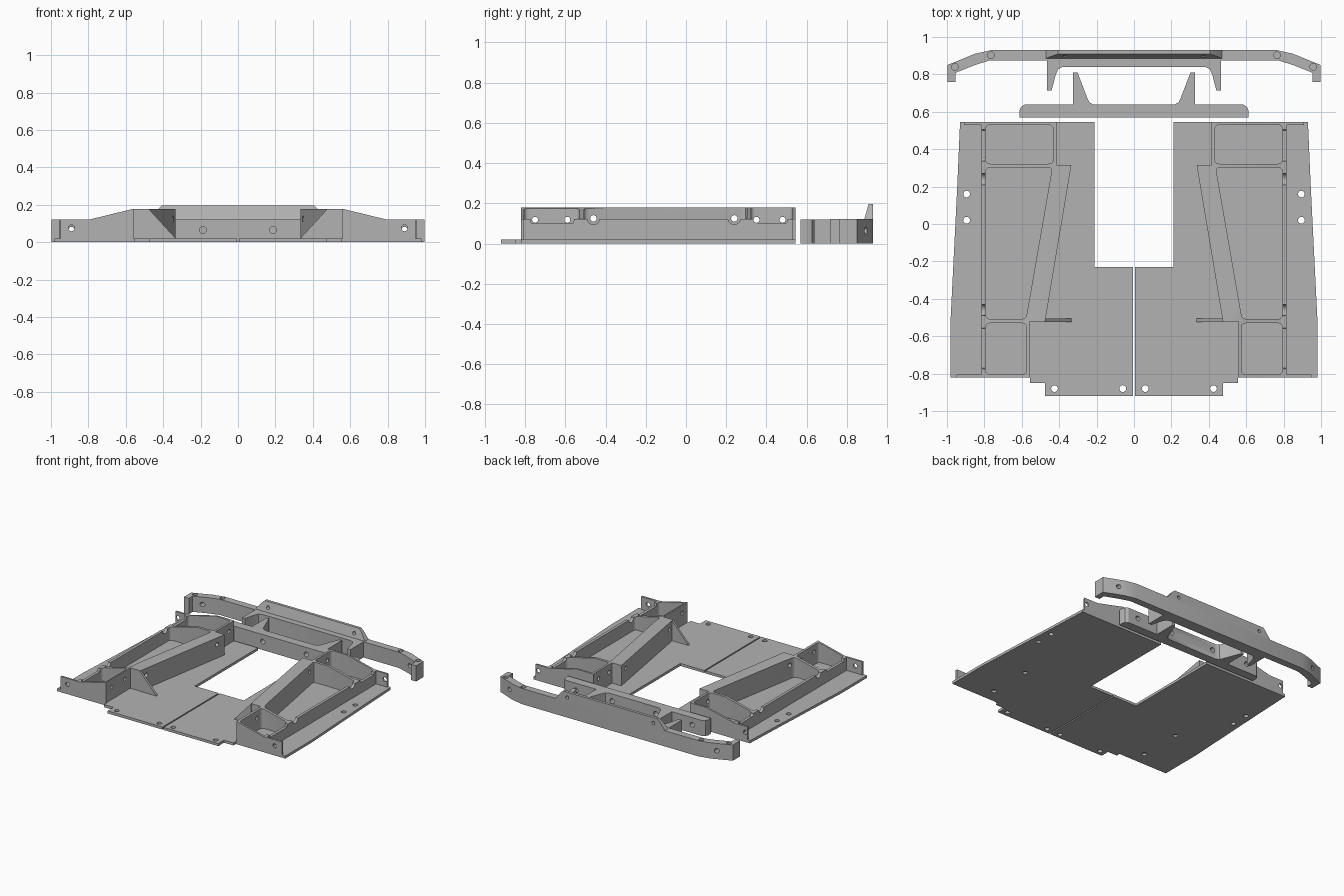
import bpy, bmesh, math
from mathutils import Vector

if "Cube" in bpy.data.objects:
    bpy.data.objects.remove(bpy.data.objects["Cube"])

grey = bpy.data.materials.new("plain_grey")
grey.diffuse_color = (0.45, 0.45, 0.45, 1)
grey.use_nodes = True
grey.node_tree.nodes["Principled BSDF"].inputs["Base Color"].default_value = grey.diffuse_color


def prism(name, pts, lo, hi, axis="z"):
    """Extrude a 2D profile along an axis."""
    place = {"z": lambda a, b, h: (a, b, h),
             "y": lambda a, b, h: (a, h, b),
             "x": lambda a, b, h: (h, a, b)}[axis]
    bm = bmesh.new()
    bottom = [bm.verts.new(place(a, b, lo)) for a, b in pts]
    top = [bm.verts.new(place(a, b, hi)) for a, b in pts]
    bm.faces.new(bottom)
    bm.faces.new(top)
    n = len(pts)
    for i in range(n):
        j = (i + 1) % n
        bm.faces.new((bottom[i], bottom[j], top[j], top[i]))
    bmesh.ops.recalc_face_normals(bm, faces=bm.faces)
    me = bpy.data.meshes.new(name)
    bm.to_mesh(me)
    bm.free()
    me.materials.append(grey)
    ob = bpy.data.objects.new(name, me)
    bpy.context.collection.objects.link(ob)
    return ob


def flip(pts, s):
    return [(s * x, y) for x, y in pts]


def rect(x0, y0, x1, y1):
    return [(x0, y0), (x1, y0), (x1, y1), (x0, y1)]


def rounded(pts, r, steps=4):
    """Round every corner of a convex profile."""
    out = []
    for i, p in enumerate(pts):
        p = Vector(p)
        a = p + (Vector(pts[i - 1]) - p).normalized() * r
        b = p + (Vector(pts[(i + 1) % len(pts)]) - p).normalized() * r
        for k in range(steps + 1):
            t = k / steps
            out.append(tuple(a * (1 - t) ** 2 + p * 2 * t * (1 - t) + b * t * t))
    return out


def hole(a, b, r, lo, hi, axis):
    ring = [(a + r * math.cos(k * math.pi / 8), b + r * math.sin(k * math.pi / 8)) for k in range(16)]
    return prism("cutter", ring, lo, hi, axis)


def cut(ob, cutters):
    """Subtract the cutters and remove them."""
    bpy.context.view_layer.objects.active = ob
    for c in cutters:
        c.hide_render = True
        m = ob.modifiers.new("cut", "BOOLEAN")
        m.operation, m.solver, m.object = "DIFFERENCE", "EXACT", c
        bpy.ops.object.modifier_apply(modifier=m.name)
        bpy.data.objects.remove(c)
    bpy.ops.object.select_all(action="DESELECT")
    ob.select_set(True)
    bpy.ops.object.shade_smooth_by_angle(angle=math.radians(30))


for s, side in ((1, "right"), (-1, "left")):
    def span(a, b):
        return sorted((s * a, s * b))

    # Floor half with the centre opening and front tab
    floor = prism(side + "_floor", flip([
        (0.005, -0.92), (0.475, -0.92), (0.475, -0.85), (0.555, -0.85), (0.555, -0.82),
        (0.98, -0.82), (0.98, -0.5), (0.945, 0.2), (0.93, 0.545), (0.21, 0.545),
        (0.21, -0.23), (0.005, -0.23)], s), 0, 0.02)
    cut(floor, [hole(s * x, y, 0.018, -0.1, 0.1, "z") for x, y in
                ((0.69, -0.37), (0.69, -0.71), (0.895, 0.16), (0.895, 0.02), (0.425, -0.88), (0.06, -0.88))])

    # Walled side box with three open compartments
    box = prism(side + "_side_box", flip([
        (0.56, -0.82), (0.815, -0.82), (0.815, 0.545), (0.415, 0.545), (0.415, 0.315),
        (0.335, 0.315), (0.475, -0.52), (0.56, -0.52)], s), 0.015, 0.178)
    cells = [rect(0.575, -0.805, 0.793, -0.53),
             [(0.578, -0.508), (0.793, -0.508), (0.793, 0.302), (0.437, 0.302)],
             rect(0.432, 0.322, 0.793, 0.53)]
    cutters = [prism("cutter", flip(rounded(c, 0.025), s), 0.02, 0.4) for c in cells]
    # Sloping top and lowered end sections of the outer wall
    cutters.append(prism("cutter", flip([(0.56, 0.178), (0.79, 0.122), (1, 0.122), (1, 0.3), (0.56, 0.3)], s),
                         -1, 1, "y"))
    for y0, y1 in ((-0.79, -0.54), (0.335, 0.52)):
        cutters.append(prism("cutter", [(y0, 0.2), (y0 + 0.02, 0.102), (y1 - 0.02, 0.102), (y1, 0.2)],
                             *span(0.785, 0.9), "x"))
    # Side bolt holes and counterbores
    for y in (-0.75, -0.59, 0.35, 0.48):
        cutters.append(hole(y, 0.118, 0.015, *span(0.3, 1), "x"))
    for y in (-0.46, 0.24):
        cutters.append(hole(y, 0.125, 0.016, *span(0.3, 1), "x"))
        cutters.append(hole(y, 0.125, 0.031, *span(0.77, 1), "x"))
    cut(box, cutters)

    # End flanges outside the box
    for label, y0, y1, x1 in (("front", -0.82, -0.805, 0.95), ("rear", 0.53, 0.545, 0.91)):
        flange = prism(f"{side}_{label}_flange", flip(rect(0.81, 0.015, x1, 0.122), s), y0, y1, "y")
        cut(flange, [hole(s * 0.89, 0.075, 0.017, y0 - 0.1, y1 + 0.1, "y")])

    # Triangular gusset against the diagonal wall
    prism(side + "_gusset", flip([(0.48, 0.015), (0.335, 0.015), (0.335, 0.022), (0.475, 0.175), (0.48, 0.175)], s),
          -0.523, -0.506, "y")


def mirrored(half):
    """Close a profile given for the +x half only."""
    return half + [(-x, y) for x, y in reversed(half)]


# Cross member with two rear horns
member = prism("cross_member", mirrored([
    (0.613, 0.57), (0.613, 0.605), (0.605, 0.625), (0.585, 0.638), (0.325, 0.638), (0.325, 0.81),
    (0.302, 0.81), (0.25, 0.675), (0.238, 0.65), (0.215, 0.638)]), 0, 0.12)
cut(member, [hole(x, 0.065, 0.019, 0.5, 0.7, "y") for x in (-0.5, -0.187, 0.187, 0.5)])

# Curved rear bumper with its inner bracket arms
bumper = prism("bumper", mirrored([
    (0.38, 0.84), (0.405, 0.828), (0.418, 0.80), (0.44, 0.715), (0.465, 0.715), (0.465, 0.875),
    (0.77, 0.875), (0.85, 0.85), (0.955, 0.808), (0.955, 0.76), (0.998, 0.76), (0.998, 0.85),
    (0.85, 0.91), (0.76, 0.93)]), 0, 0.122)
cutters = []
for s in (-1, 1):
    cutters.append(hole(s * 0.89, 0.065, 0.017, 0.7, 1, "y"))
    for x, y in ((0.765, 0.902), (0.958, 0.84)):
        cutters.append(hole(s * x, y, 0.018, 0.10, 0.2, "z"))
cut(bumper, cutters)

# Raised centre plate with a sloping front and bevelled ends
plate = prism("bumper_centre_plate", [(0.885, 0.118), (0.93, 0.118), (0.93, 0.197), (0.908, 0.197)],
              -0.47, 0.47, "x")
cutters = [prism("cutter", flip([(0.47, 0.122), (0.425, 0.18), (0.405, 0.198), (0.405, 0.3), (0.6, 0.3), (0.6, 0.122)], s),
                 0.8, 1, "y") for s in (-1, 1)]
cutters += [hole(s * 0.37, 0.155, 0.013, 0.8, 1, "y") for s in (-1, 1)]
cut(plate, cutters)
